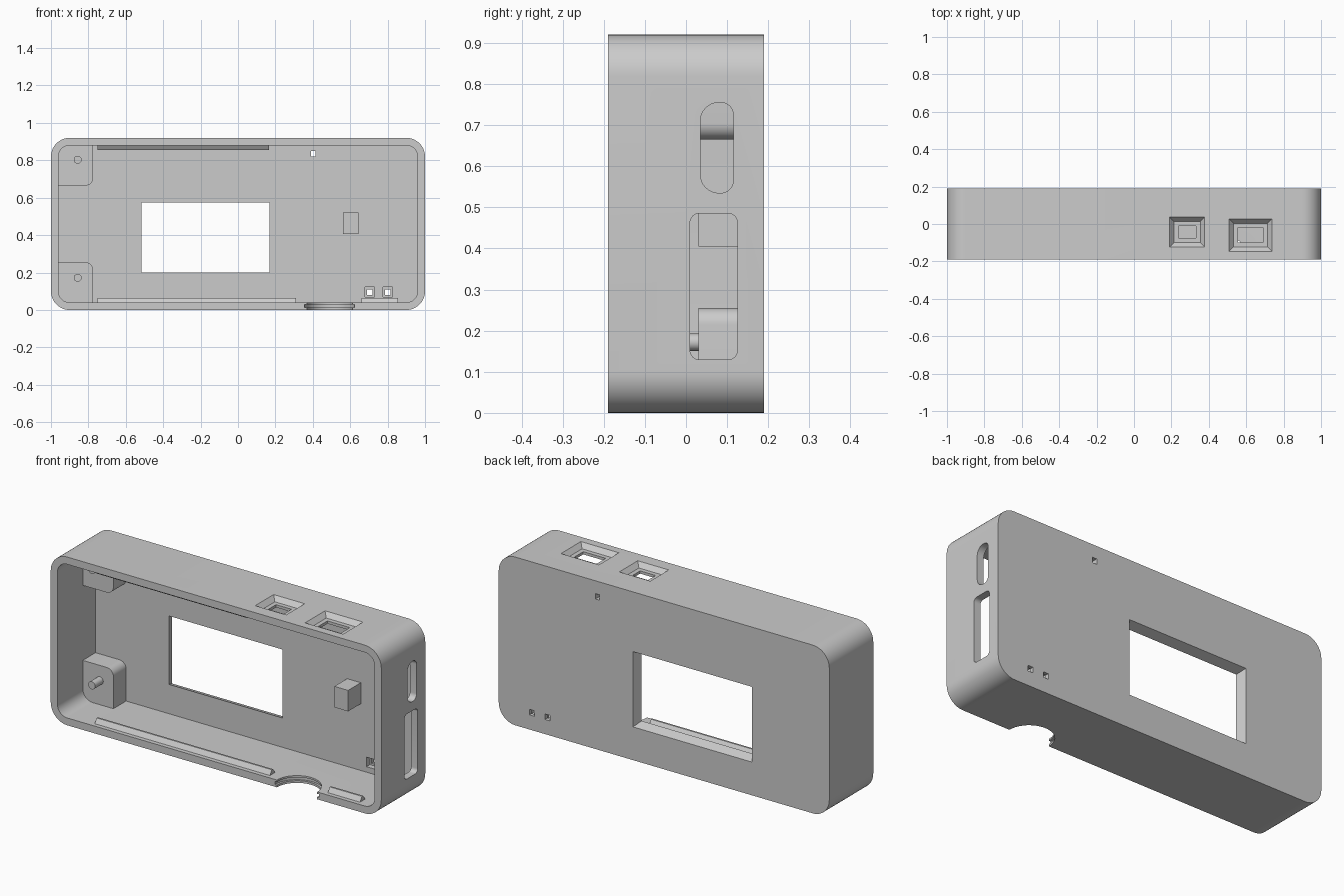
import bpy, bmesh, math

if "Cube" in bpy.data.objects:
    bpy.data.objects.remove(bpy.data.objects["Cube"], do_unlink=True)

grey = bpy.data.materials.new("plain grey")
grey.use_nodes = True
grey.diffuse_color = (0.6, 0.6, 0.6, 1)
grey.node_tree.nodes["Principled BSDF"].inputs["Base Color"].default_value = (0.6, 0.6, 0.6, 1)

FRONT, FLOOR, BACK = -0.19, 0.14, 0.19      # case depth, inner face of back panel
AXES = {"x": lambda u, v, t: (t, u, v),
        "y": lambda u, v, t: (u, t, v),
        "z": lambda u, v, t: (u, v, t)}


def rect(u0, u1, v0, v1, radii=0, steps=8):
    """Rectangle outline; radii run low-low, high-low, high-high, low-high."""
    if not isinstance(radii, tuple):
        radii = (radii,) * 4
    corners = [(u0, v0, 1, 1), (u1, v0, -1, 1), (u1, v1, -1, -1), (u0, v1, 1, -1)]
    pts = []
    for i, ((u, v, su, sv), r) in enumerate(zip(corners, radii)):
        if r == 0:
            pts.append((u, v))
            continue
        for k in range(steps + 1):
            a = math.pi + (i + k / steps) * math.pi / 2
            pts.append((u + su * r + r * math.cos(a), v + sv * r + r * math.sin(a)))
    return pts


def circle(u, v, r, n=32):
    return [(u + r * math.cos(2 * math.pi * k / n), v + r * math.sin(2 * math.pi * k / n))
            for k in range(n)]


def loft(name, axis, t0, t1, outline, end=None):
    """Solid between two outlines with equal point counts, along an axis."""
    bm = bmesh.new()
    rings = [[bm.verts.new(AXES[axis](u, v, t)) for u, v in pts]
             for pts, t in ((outline, t0), (end or outline, t1))]
    for ring in rings:
        bm.faces.new(ring)
    n = len(outline)
    for i in range(n):
        j = (i + 1) % n
        bm.faces.new((rings[0][i], rings[0][j], rings[1][j], rings[1][i]))
    bmesh.ops.recalc_face_normals(bm, faces=bm.faces)
    mesh = bpy.data.meshes.new(name)
    bm.to_mesh(mesh)
    bm.free()
    mesh.materials.append(grey)
    obj = bpy.data.objects.new(name, mesh)
    bpy.context.collection.objects.link(obj)
    return obj


def smooth(obj):
    bpy.ops.object.select_all(action="DESELECT")
    obj.select_set(True)
    bpy.context.view_layer.objects.active = obj
    bpy.ops.object.shade_smooth_by_angle(angle=math.radians(30))


# Shell: rounded block hollowed from the front
case = loft("case_shell", "y", FRONT, BACK, rect(-1, 1, 0, 0.92, 0.1, 12))
cutters = [loft("cavity", "y", FRONT - 0.1, FLOOR, rect(-0.96, 0.96, 0.04, 0.88, 0.06, 12))]

# Display window, flared towards the back
cutters.append(loft("window", "y", FLOOR - 0.01, BACK + 0.01,
                    rect(-0.511, 0.166, 0.204, 0.571), rect(-0.537, 0.192, 0.178, 0.597)))

# Indicator hole and two stepped square holes in the back panel
cutters.append(loft("indicator", "y", 0.1, 0.25, rect(0.39, 0.415, 0.82, 0.85)))
for x in (0.705, 0.8):
    cutters.append(loft("square_recess", "y", 0.1, 0.17, rect(x - 0.026, x + 0.026, 0.07, 0.122)))
    cutters.append(loft("square_hole", "y", 0.1, 0.25, rect(x - 0.015, x + 0.015, 0.08, 0.11)))

# Tapered button wells with smaller through holes in the top wall
for x0, x1, y0, y1 in ((0.19, 0.378, -0.123, 0.037), (0.508, 0.738, -0.146, 0.027)):
    grown = lambda d: rect(x0 + d, x1 - d, y0 + d, y1 - d)
    cutters.append(loft("well", "z", 0.895, 0.93, grown(0.023), grown(-0.009)))
    cutters.append(loft("well_hole", "z", 0.85, 0.95, grown(0.047)))

# Slots in the left wall
cutters.append(loft("upper_slot", "x", 0.9, 1.1,
                    rect(0.035, 0.115, 0.535, 0.755, (0.045, 0.03, 0.03, 0.045))))
cutters.append(loft("lower_slot", "x", 0.9, 1.1, rect(0.01, 0.125, 0.13, 0.485, 0.022)))

# Round grooved notch at the front of the bottom wall
cutters.append(loft("notch", "z", -0.05, 0.06, circle(0.49, FRONT, 0.122, 48)))
cutters.append(loft("notch_groove", "z", 0.012, 0.03, circle(0.49, FRONT, 0.134, 48)))

bpy.context.view_layer.objects.active = case
for cutter in cutters:
    cutter.hide_render = True
    mod = case.modifiers.new("cut", "BOOLEAN")
    mod.operation, mod.solver, mod.object = "DIFFERENCE", "EXACT", cutter
    bpy.ops.object.modifier_apply(modifier=mod.name)
    bpy.data.objects.remove(cutter, do_unlink=True)
smooth(case)

# Corner bosses with locating pins
for label, z0, z1, radii, pin_z in (
        ("lower", 0.02, 0.255, (0.08, 0, 0.04, 0), 0.172),
        ("upper", 0.665, 0.90, (0, 0.04, 0, 0.08), 0.803)):
    smooth(loft(label + "_boss", "y", 0.03, FLOOR + 0.01, rect(-0.98, -0.775, z0, z1, radii)))
    smooth(loft(label + "_pin", "y", -0.04, 0.04, circle(-0.857, pin_z, 0.021, 24)))

# Support block on the back panel
loft("support_block", "y", 0.03, FLOOR + 0.01, rect(0.562, 0.645, 0.405, 0.52))

# Snap ridges along the inner top and bottom walls
for name, x0, x1, wall, tip in (("bottom_ridge", -0.75, 0.31, 0.035, 0.065),
                                ("short_ridge", 0.66, 0.855, 0.035, 0.065),
                                ("top_ridge", -0.75, 0.165, 0.885, 0.855)):
    loft(name, "x", x0, x1, [(-0.17, wall), (-0.15, tip), (-0.14, tip), (-0.12, wall)])
